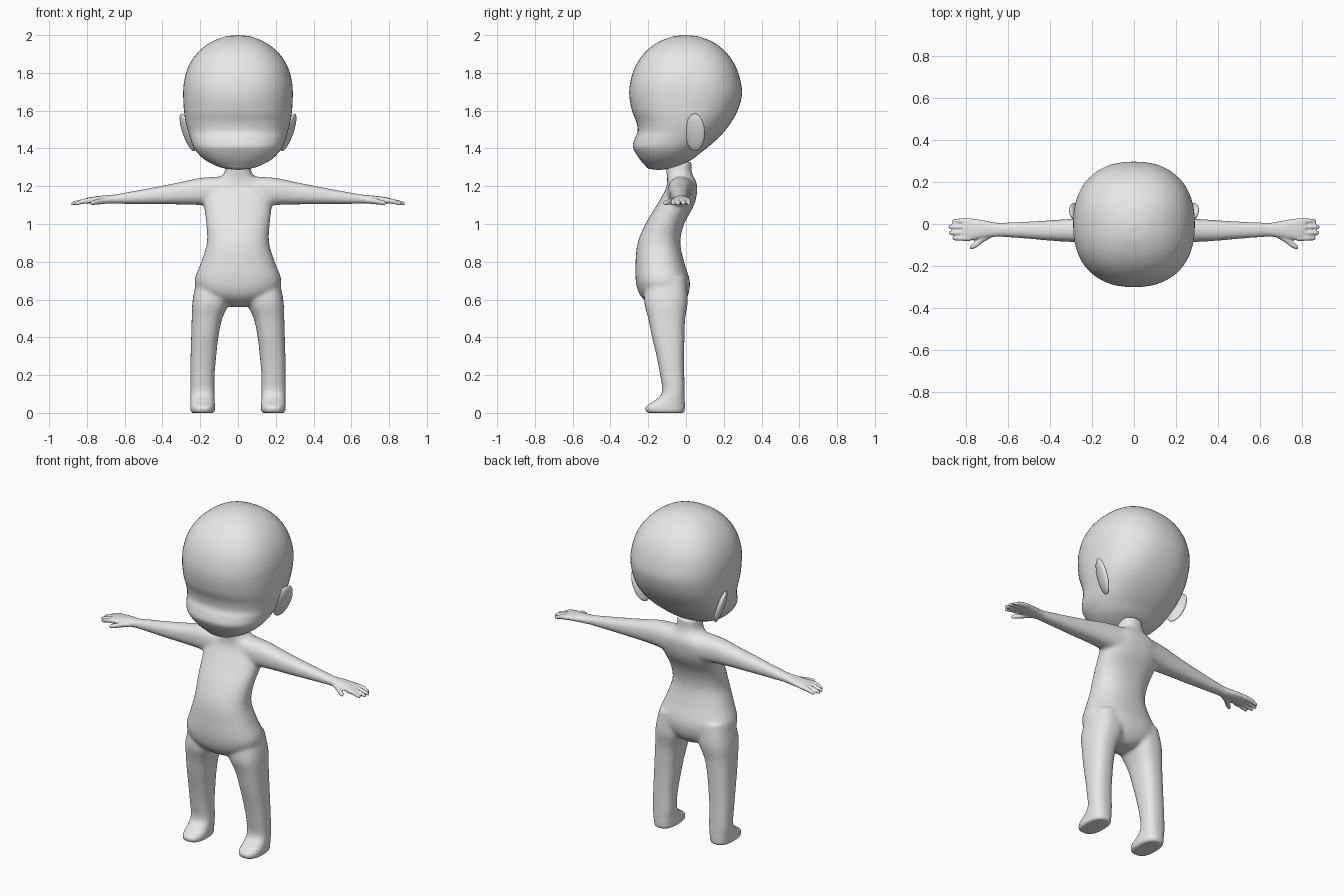
import bpy, bmesh, math
from mathutils import Matrix, Vector, Euler

if "Cube" in bpy.data.objects:
    bpy.data.objects.remove(bpy.data.objects["Cube"])

skin = bpy.data.materials.new("light_grey")
skin.diffuse_color = (0.8, 0.8, 0.8, 1)
skin.use_nodes = True
skin.node_tree.nodes["Principled BSDF"].inputs["Base Color"].default_value = skin.diffuse_color


def spline(rows, steps):
    """Catmull-Rom interpolation through a list of section tuples."""
    out = []
    for i in range(len(rows) - 1):
        p = [rows[max(i - 1, 0)], rows[i], rows[i + 1], rows[min(i + 2, len(rows) - 1)]]
        for k in range(steps):
            t = k / steps
            out.append([0.5 * (2 * b + (c - a) * t + (2 * a - 5 * b + 4 * c - d) * t * t
                               + (3 * b - a - 3 * c + d) * t ** 3) for a, b, c, d in zip(*p)])
    return out + [list(rows[-1])]


def loft(bm, rows, axis="z", mirror=1, power=2.3, sides=40, steps=5):
    """Skin superellipse sections: (position, low u, high u, low v, high v)."""
    rings = []
    for w, u0, u1, v0, v1 in spline(rows, steps):
        ring = []
        for i in range(sides):
            a = 2 * math.pi * i / sides
            c, s = math.cos(a), math.sin(a)
            u = (u0 + u1) / 2 + (u1 - u0) / 2 * math.copysign(abs(c) ** (2 / power), c)
            v = (v0 + v1) / 2 + (v1 - v0) / 2 * math.copysign(abs(s) ** (2 / power), s)
            co = (u, v, w) if axis == "z" else (w, u, v)
            ring.append(bm.verts.new((co[0] * mirror, co[1], co[2])))
        rings.append(ring)
    faces = [bm.faces.new(rings[0]), bm.faces.new(rings[-1])]
    for a, b in zip(rings, rings[1:]):
        for i in range(sides):
            j = (i + 1) % sides
            faces.append(bm.faces.new((a[i], a[j], b[j], b[i])))
    bmesh.ops.recalc_face_normals(bm, faces=faces)


def finish(name, bm):
    me = bpy.data.meshes.new(name)
    bm.to_mesh(me)
    bm.free()
    ob = bpy.data.objects.new(name, me)
    bpy.context.collection.objects.link(ob)
    me.materials.append(skin)
    me.shade_smooth()
    return ob


def sym(rows):
    return [(z, -w, w, y0, y1) for z, w, y0, y1 in rows]


# Head with brow dip, mouth bulge and a small tucked chin
bm = bmesh.new()
loft(bm, sym([
    (1.287, .01, -.16, -.13), (1.294, .07, -.2, -.08), (1.31, .12, -.217, -.03),
    (1.34, .175, -.243, .03), (1.375, .213, -.266, .075), (1.41, .237, -.281, .12),
    (1.45, .252, -.272, .165), (1.49, .264, -.256, .203), (1.54, .277, -.263, .24),
    (1.60, .286, -.286, .273), (1.68, .29, -.3, .296), (1.75, .286, -.295, .29),
    (1.83, .264, -.27, .265), (1.90, .22, -.225, .22), (1.955, .156, -.16, .157),
    (1.988, .083, -.085, .083), (1.998, .03, -.03, .03), (2.0, .004, -.004, .004)]), sides=56)
finish("head", bm)

# Ears: thin discs leaning outwards at the top and back
for s, side in ((1, "left"), (-1, "right")):
    bm = bmesh.new()
    bmesh.ops.create_uvsphere(bm, u_segments=32, v_segments=20, radius=1)
    tilt = Euler((math.radians(-8), math.radians(18), math.radians(-22))).to_matrix().to_4x4()
    m = Matrix.Translation((.266, .048, 1.485)) @ tilt @ Matrix.Diagonal((.02, .055, .105, 1))
    bmesh.ops.transform(bm, matrix=m, verts=bm.verts)
    if s < 0:
        bmesh.ops.scale(bm, vec=(-1, 1, 1), verts=bm.verts)
        bmesh.ops.reverse_faces(bm, faces=bm.faces)
    finish(side + "_ear", bm)

# Torso and neck
bm = bmesh.new()
loft(bm, sym([
    (.56, .03, -.15, -.04), (.585, .12, -.205, -.01), (.63, .2, -.247, .014),
    (.70, .23, -.266, .02), (.80, .195, -.267, -.01), (.90, .165, -.256, -.03),
    (1.0, .168, -.215, -.01), (1.1, .18, -.155, .043), (1.18, .18, -.11, .06),
    (1.22, .14, -.1, .055), (1.25, .09, -.1, .04), (1.28, .07, -.105, .03),
    (1.33, .065, -.105, .03)]))

for s in (1, -1):
    # Leg and foot
    loft(bm, [
        (.72, .02, .215, -.2, 0), (.6, .04, .24, -.222, .01), (.5, .083, .245, -.2, -.004),
        (.4, .104, .248, -.18, -.008), (.3, .115, .251, -.156, -.01), (.2, .124, .252, -.137, -.009),
        (.11, .124, .252, -.126, -.007), (.07, .124, .252, -.16, -.006), (.035, .122, .252, -.21, -.006),
        (.01, .124, .25, -.213, -.008), (0, .135, .24, -.198, -.018)], mirror=s, power=2.5)
    # Arm and palm
    loft(bm, [
        (.08, -.1, .05, 1.09, 1.252), (.2, -.095, .035, 1.1, 1.244), (.3, -.086, .025, 1.103, 1.223),
        (.4, -.08, .018, 1.104, 1.203), (.5, -.071, .012, 1.105, 1.184), (.6, -.064, .008, 1.106, 1.166),
        (.66, -.061, .007, 1.107, 1.155), (.72, -.068, .018, 1.108, 1.15), (.78, -.078, .027, 1.108, 1.142),
        (.81, -.076, .026, 1.109, 1.135), (.82, -.07, .02, 1.112, 1.13)], axis="x", mirror=s)
    # Four fingers
    for y, tip in ((.014, .868), (-.014, .885), (-.042, .884), (-.068, .866)):
        loft(bm, [(.78, y - .013, y + .013, 1.11, 1.138), (.825, y - .0125, y + .0125, 1.106, 1.132),
                  (tip - .02, y - .011, y + .011, 1.1, 1.122), (tip - .005, y - .008, y + .008, 1.099, 1.115),
                  (tip, y - .003, y + .003, 1.101, 1.109)], axis="x", mirror=s, sides=16, power=2)
    # Thumb
    loft(bm, [(.67, -.06, -.02, 1.112, 1.14), (.715, -.085, -.04, 1.105, 1.138),
              (.75, -.111, -.078, 1.102, 1.13), (.772, -.12, -.095, 1.1, 1.124),
              (.782, -.118, -.108, 1.104, 1.116)], axis="x", mirror=s, sides=16, power=2)

# Fuse the body parts into one skin, then soften the joins above the wrists
body = finish("body", bm)
bpy.context.view_layer.objects.active = body
body.select_set(True)
body.data.remesh_voxel_size = .007
bpy.ops.object.voxel_remesh()
soft = body.vertex_groups.new(name="soft")
hand = body.vertex_groups.new(name="hand")
soft.add([v.index for v in body.data.vertices if abs(v.co.x) < .66 and v.co.z > .05], 1, "REPLACE")
hand.add([v.index for v in body.data.vertices if abs(v.co.x) >= .6 or v.co.z <= .08], 1, "REPLACE")
for group, count in (("soft", 30), ("hand", 3)):
    mod = body.modifiers.new(group, "SMOOTH")
    mod.vertex_group, mod.iterations, mod.factor = group, count, .5
body.data.shade_smooth()
if not body.data.materials:
    body.data.materials.append(skin)
